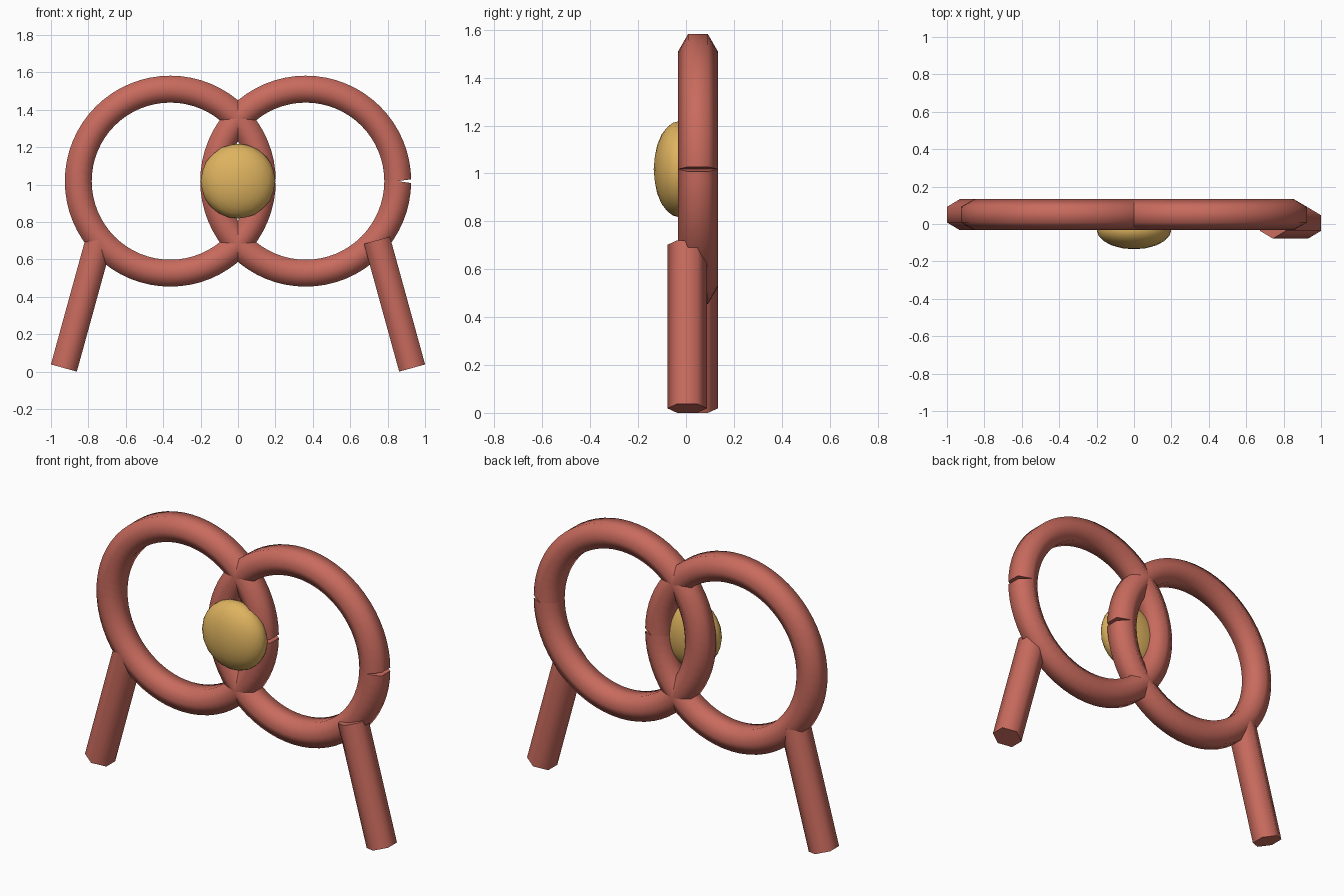
import bpy, bmesh, math
from mathutils import Vector, Matrix

if "Cube" in bpy.data.objects:
    bpy.data.objects.remove(bpy.data.objects["Cube"])


def material(name, rgb):
    m = bpy.data.materials.new(name)
    m.diffuse_color = (*rgb, 1)
    m.use_nodes = True
    m.node_tree.nodes["Principled BSDF"].inputs["Base Color"].default_value = m.diffuse_color
    return m


RED = material("brick_red", (0.58, 0.145, 0.11))
GOLD = material("warm_gold", (0.73, 0.45, 0.115))
TUBE = 0.083   # radius of the six-sided tube


def finish(name, bm, mat):
    bmesh.ops.recalc_face_normals(bm, faces=bm.faces)
    me = bpy.data.meshes.new(name)
    bm.to_mesh(me)
    bm.free()
    me.materials.append(mat)
    ob = bpy.data.objects.new(name, me)
    bpy.context.collection.objects.link(ob)
    bpy.ops.object.select_all(action='DESELECT')
    ob.select_set(True)
    bpy.context.view_layer.objects.active = ob
    bpy.ops.object.shade_smooth_by_angle(angle=math.radians(65))


def tube(name, path):
    """Sweep a hexagon along (centre, outward direction) pairs in the xz plane."""
    bm = bmesh.new()
    loops = []
    for centre, out in path:
        loop = []
        for k in range(6):
            a = k * math.pi / 3
            p = centre + Vector((0, TUBE * math.cos(a), 0)) + out * TUBE * math.sin(a)
            loop.append(bm.verts.new(p))
        loops.append(loop)
    for a, b in zip(loops, loops[1:]):
        for k in range(6):
            j = (k + 1) % 6
            bm.faces.new((a[k], a[j], b[j], b[k]))
    bm.faces.new(loops[0])
    bm.faces.new(loops[-1])
    finish(name, bm, RED)


def direction(a):
    return Vector((math.cos(a), 0, math.sin(a)))


# Two crossing rings, each with a narrow wedge-shaped split on its +x side
SEGMENTS = 64
for name, x in (("left_ring", -0.362), ("right_ring", 0.362)):
    path = []
    for i in range(SEGMENTS + 1):
        a = 2 * math.pi * i / SEGMENTS
        tilt = 0.14 if i == 0 else -0.14 if i == SEGMENTS else 0
        path.append((Vector((x, 0.05, 1.018)) + direction(a) * 0.492,
                     direction(a + tilt)))
    tube(name, path)

# Splayed legs, the right one set further forward
for name, side, y in (("left_leg", -1, 0.05), ("right_leg", 1, 0.005)):
    foot = Vector((side * 0.931, y, 0.019))
    top = Vector((side * 0.743, y, 0.702))
    along = (top - foot).normalized()
    out = Vector((along.z, 0, -along.x))
    tube(name, [(foot, out), (top, out)])

# Flattened ball at the crossing
bm = bmesh.new()
bmesh.ops.create_icosphere(
    bm, subdivisions=3, radius=1,
    matrix=Matrix.Translation((0, -0.03, 1.018)) @ Matrix.Diagonal((0.2, 0.105, 0.2, 1)))
finish("centre_ball", bm, GOLD)
